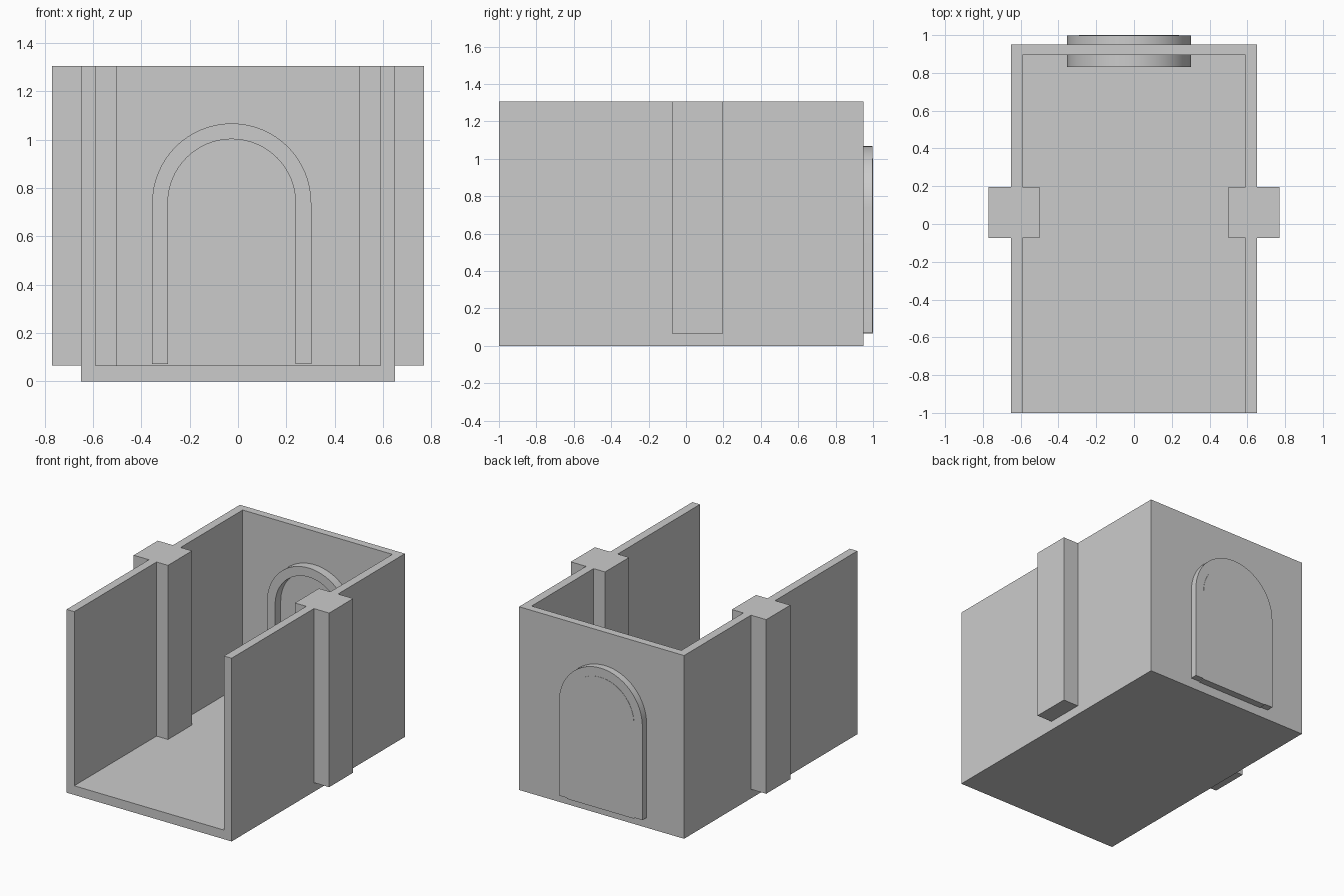
import bpy, bmesh, math

if "Cube" in bpy.data.objects:
    bpy.data.objects.remove(bpy.data.objects["Cube"])

def make_prism(name, profile, axis, lo, hi):
    """Extrude a closed 2D profile along z (xy profile) or y (xz profile)."""
    bm = bmesh.new()
    place = (lambda a, b, t: (a, b, t)) if axis == 'z' else (lambda a, b, t: (a, t, b))
    face = bm.faces.new([bm.verts.new(place(a, b, lo)) for a, b in profile])
    ext = bmesh.ops.extrude_face_region(bm, geom=[face])
    verts = [g for g in ext['geom'] if isinstance(g, bmesh.types.BMVert)]
    bmesh.ops.translate(bm, verts=verts, vec=place(0, 0, hi - lo))
    bmesh.ops.recalc_face_normals(bm, faces=bm.faces[:])
    mesh = bpy.data.meshes.new(name)
    bm.to_mesh(mesh)
    bm.free()
    obj = bpy.data.objects.new(name, mesh)
    bpy.context.collection.objects.link(obj)
    return obj

def arch(radius, bottom, cx=-0.026, spring=0.738, n=32):
    """Open arch outline, from the right foot over the top to the left foot."""
    pts = [(cx + radius, bottom)]
    pts += [(cx + radius * math.cos(math.pi * i / n),
             spring + radius * math.sin(math.pi * i / n)) for i in range(n + 1)]
    return pts + [(cx - radius, bottom)]

def smooth(obj):
    bpy.ops.object.select_all(action='DESELECT')
    obj.select_set(True)
    bpy.context.view_layer.objects.active = obj
    bpy.ops.object.shade_smooth_by_angle(angle=math.radians(30))

FLOOR, TOP = 0.065, 1.305

# Floor slab
make_prism("floor", [(-.65, -1), (.65, -1), (.65, .95), (-.65, .95)], 'z', 0, FLOOR)

# Three walls with a pillar through each side, open at the front
half = [(.59, .895), (.59, .197), (.50, .197), (.50, -.074), (.59, -.074), (.59, -1),
        (.65, -1), (.65, -.074), (.77, -.074), (.77, .197), (.65, .197), (.65, .95)]
outline = half + [(-x, y) for x, y in reversed(half)]
make_prism("walls_and_pillars", outline, 'z', FLOOR, TOP)

# Arched door frame passing through the back wall
frame = arch(.329, .072) + arch(.264, .072)[::-1]
smooth(make_prism("door_frame", frame, 'y', .832, .998))

# Door panel filling the outside of the frame
smooth(make_prism("door_panel", arch(.264, .066), 'y', .91, 1.0))
